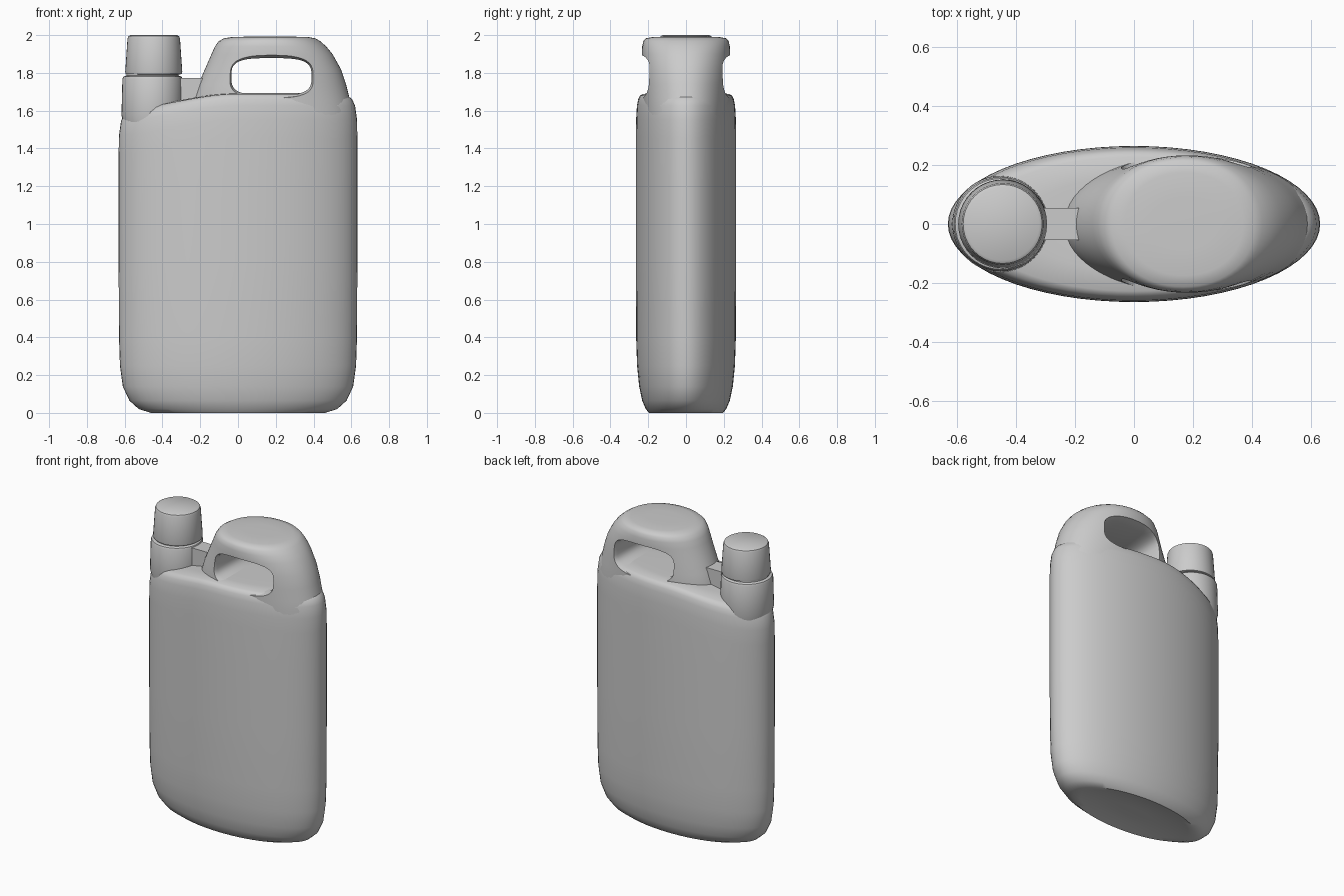
import bpy, bmesh, math
from math import cos, sin, pi

if "Cube" in bpy.data.objects:
    bpy.data.objects.remove(bpy.data.objects["Cube"])


def spow(v, p):
    return math.copysign(abs(v) ** p, v)


def ring(cx, a, b, z, n=64, e=2.0):
    """Horizontal (super)elliptical ring."""
    return [(cx + a * spow(cos(2 * pi * i / n), 2 / e),
             b * spow(sin(2 * pi * i / n), 2 / e), z) for i in range(n)]


def loft(name, rings, angle=40):
    """Skin a stack of rings and cap both ends."""
    bm = bmesh.new()
    loops = [[bm.verts.new(p) for p in r] for r in rings]
    n = len(loops[0])
    for lo, hi in zip(loops, loops[1:]):
        for i in range(n):
            j = (i + 1) % n
            bm.faces.new((lo[i], lo[j], hi[j], hi[i]))
    bm.faces.new(loops[0][::-1])
    bm.faces.new(loops[-1])
    bmesh.ops.recalc_face_normals(bm, faces=bm.faces)
    me = bpy.data.meshes.new(name)
    bm.to_mesh(me)
    bm.free()
    ob = bpy.data.objects.new(name, me)
    bpy.context.collection.objects.link(ob)
    smooth(ob, angle)
    return ob


def smooth(ob, angle=40):
    bpy.ops.object.select_all(action='DESELECT')
    ob.select_set(True)
    bpy.context.view_layer.objects.active = ob
    bpy.ops.object.shade_smooth_by_angle(angle=math.radians(angle))


# Body: elliptical tank with recessed base and a shoulder rising to the handle
A, B = 0.632, 0.265


def shoulder(x):
    t = min(max((x + 0.65) / 0.65, 0), 1)
    return 1.61 + 0.083 * t * t * (3 - 2 * t)


rings = [ring(0, a, b, z) for a, b, z in (
    (0.12, 0.05, 0.02), (0.28, 0.12, 0.017), (0.40, 0.17, 0.005), (0.46, 0.195, 0.0),
    (0.525, 0.213, 0.02), (0.575, 0.232, 0.065), (0.61, 0.248, 0.14),
    (0.625, 0.259, 0.25), (0.63, 0.264, 0.40), (A, B, 0.8), (A, B, 1.2))]
for s, drop in ((1, 0.24), (0.997, 0.14), (0.98, 0.065), (0.955, 0.032),
                (0.92, 0.014), (0.86, 0.004), (0.6, 0), (0.3, 0), (0.02, 0)):
    rings.append([(x, y, shoulder(x) - drop) for x, y, _ in ring(0, A * s, B * s, 0)])
loft("body", rings)

# Handle housing: left edge, right edge, half depth, height
rings = [ring((l + r) / 2, (r - l) / 2, d, z, e=2.1) for l, r, d, z in (
    (-0.25, 0.615, 0.225, 1.50), (-0.245, 0.61, 0.228, 1.60), (-0.237, 0.592, 0.23, 1.66),
    (-0.21, 0.572, 0.231, 1.74), (-0.175, 0.545, 0.232, 1.82), (-0.14, 0.50, 0.233, 1.90),
    (-0.122, 0.467, 0.232, 1.94), (-0.102, 0.435, 0.226, 1.968), (-0.075, 0.41, 0.213, 1.983),
    (-0.03, 0.37, 0.175, 1.99), (0.06, 0.28, 0.09, 1.992))]
handle = loft("handle", rings)

# Grip hole: rounded opening flaring outwards on both sides
rings = []
for y, g in ((-0.30, 0.045), (-0.24, 0.03), (-0.21, 0.015), (-0.17, 0.0),
             (0.17, 0.0), (0.21, 0.015), (0.24, 0.03), (0.30, 0.045)):
    rings.append([(x, y, 1.78 + z) for x, z, _ in
                  ring(0.177, 0.212 + g, 0.098 + g * 0.6, 0, n=48, e=3.4)])
cutter = loft("grip_cutter", rings)
cutter.hide_render = True
mod = handle.modifiers.new("grip", 'BOOLEAN')
mod.operation = 'DIFFERENCE'
mod.solver = 'EXACT'
mod.object = cutter
smooth(handle)
bpy.ops.object.modifier_apply(modifier=mod.name)
bpy.data.objects.remove(cutter)
smooth(handle, 50)


# Round neck and screw cap
def lathe(name, cx, profile):
    return loft(name, [ring(cx, r, r, z, n=40) for r, z in profile], 35)


lathe("neck", -0.453, ((0.145, 1.50), (0.164, 1.575), (0.159, 1.768), (0.154, 1.78),
                       (0.138, 1.786), (0.138, 1.81)))
lathe("cap", -0.446, ((0.14, 1.792), (0.149, 1.795), (0.151, 1.805), (0.139, 1.982),
                      (0.134, 1.994), (0.124, 2.0)))

# Web joining neck to handle
bpy.ops.mesh.primitive_cube_add(size=1, location=(-0.255, 0, 1.66))
web = bpy.context.object
web.name = "neck_web"
web.scale = (0.15, 0.11, 0.225)
# taper the right side so it stays inside the handle wall
for v in web.data.vertices:
    if v.co.x > 0:
        v.co.x = 0.5 if v.co.z > 0 else 0.4
